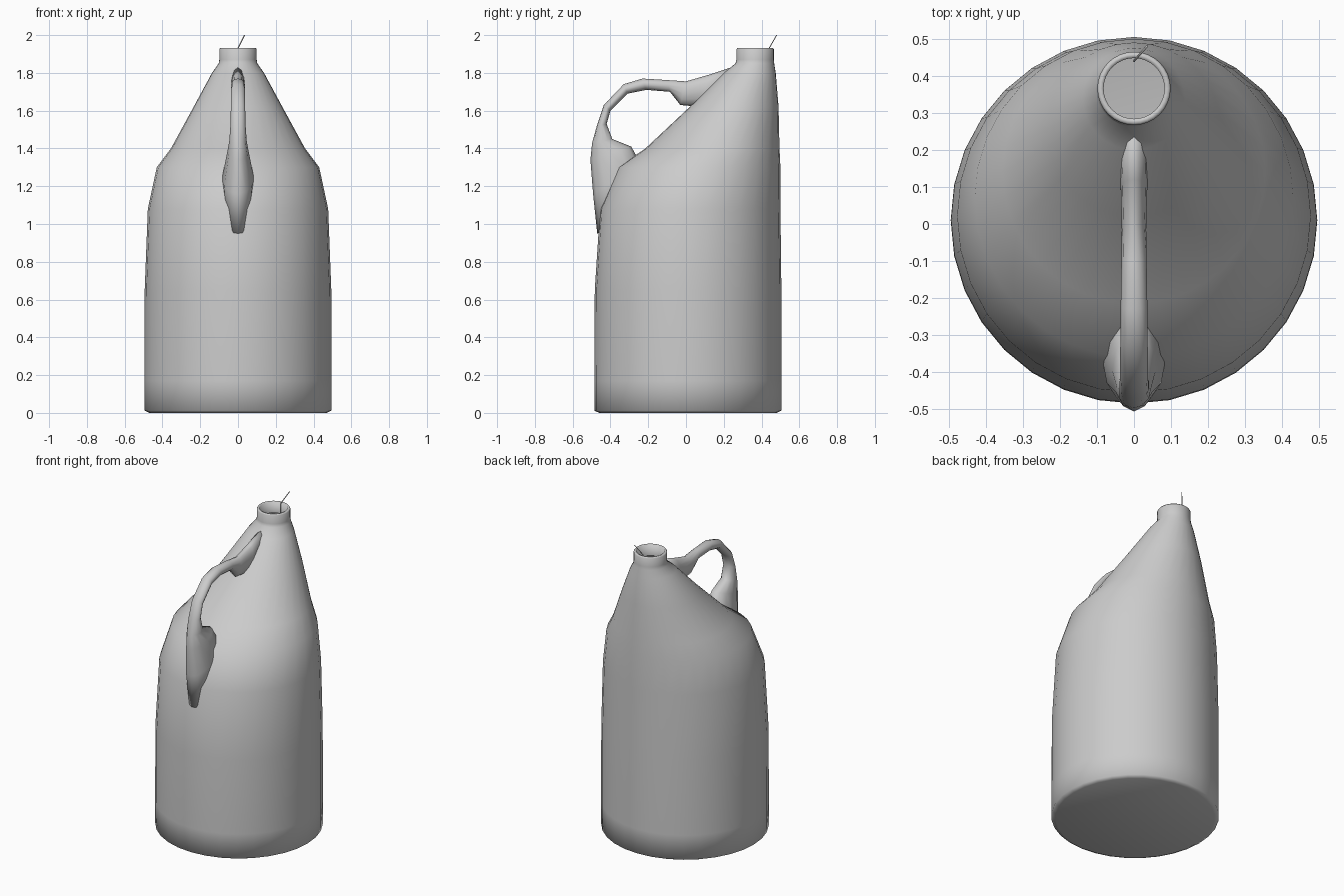
import bpy, bmesh, math
from mathutils import Vector

cube = bpy.data.objects.get("Cube")
if cube:
    bpy.data.objects.remove(cube, do_unlink=True)

plastic = bpy.data.materials.new("grey plastic")
plastic.use_nodes = True
GREY = (0.6, 0.6, 0.6, 1)
plastic.diffuse_color = GREY
plastic.node_tree.nodes["Principled BSDF"].inputs["Base Color"].default_value = GREY


def ring(centre, u, v, sides):
    """Points of an ellipse spanned by the half-axes u and v."""
    steps = [2 * math.pi * i / sides for i in range(sides)]
    return [Vector(centre) + Vector(u) * math.cos(a) + Vector(v) * math.sin(a) for a in steps]


def loft(name, rings, cap_start=True, cap_end=True):
    """Skin a list of equal rings into one smooth object."""
    bm = bmesh.new()
    loops = [[bm.verts.new(p) for p in r] for r in rings]
    n = len(loops[0])
    for a, b in zip(loops, loops[1:]):
        for i in range(n):
            j = (i + 1) % n
            bm.faces.new((a[i], a[j], b[j], b[i]))
    if cap_start:
        bm.faces.new(loops[0][::-1])
    if cap_end:
        bm.faces.new(loops[-1])
    for f in bm.faces:
        f.smooth = True
    if cap_start and cap_end:
        bmesh.ops.recalc_face_normals(bm, faces=bm.faces)
    mesh = bpy.data.meshes.new(name)
    bm.to_mesh(mesh)
    bm.free()
    mesh.materials.append(plastic)
    obj = bpy.data.objects.new(name, mesh)
    bpy.context.collection.objects.link(obj)
    return obj


# Bottle: round sections given as height, front y, back y; ends in an inner lip
sections = [
    (0.0, -0.46, 0.48), (0.012, -0.485, 0.505), (0.17, -0.485, 0.505),
    (0.65, -0.483, 0.505), (1.08, -0.455, 0.5), (1.3, -0.36, 0.5),
    (1.4, -0.215, 0.495), (1.62, 0.02, 0.49), (1.8, 0.2, 0.475),
    (1.85, 0.262, 0.467), (1.87, 0.267, 0.465), (1.925, 0.267, 0.465),
    (1.932, 0.272, 0.46), (1.93, 0.284, 0.448), (1.86, 0.284, 0.448),
]
body = []
for z, front, back in sections:
    r = (back - front) / 2
    body.append(ring((0, (front + back) / 2, z), (r, 0, 0), (0, r, 0), 32))
loft("bottle_body", body, cap_end=False)

# Handle: outer (y, z), inner (y, z) and half width along the grip
stations = [
    ((-0.47, 0.95), (-0.3, 1.0), 0.06),
    ((-0.492, 1.16), (-0.24, 1.32), 0.085),
    ((-0.506, 1.34), (-0.29, 1.41), 0.058),
    ((-0.497, 1.43), (-0.39, 1.45), 0.046),
    ((-0.472, 1.52), (-0.42, 1.53), 0.04),
    ((-0.435, 1.63), (-0.4, 1.6), 0.038),
    ((-0.33, 1.74), (-0.31, 1.69), 0.037),
    ((-0.23, 1.77), (-0.21, 1.71), 0.036),
    ((-0.1, 1.762), (-0.085, 1.7), 0.034),
    ((0.0, 1.755), (-0.03, 1.63), 0.033),
    ((0.12, 1.79), (0.08, 1.62), 0.036),
    ((0.27, 1.84), (0.26, 1.7), 0.04),
]
grip = []
for outer, inner, half in stations:
    o, i = Vector((0, *outer)), Vector((0, *inner))
    grip.append(ring((o + i) / 2, (half, 0, 0), (o - i) / 2, 12))
loft("handle", grip)

# Thin stray strand standing in the neck
path = [(0, 0.44, 1.87), (0, 0.44, 1.93), (0.035, 0.48, 2.0)]
loft("neck_strand", [ring(p, (0.003, 0, 0), (0, 0.003, 0), 6) for p in path])
